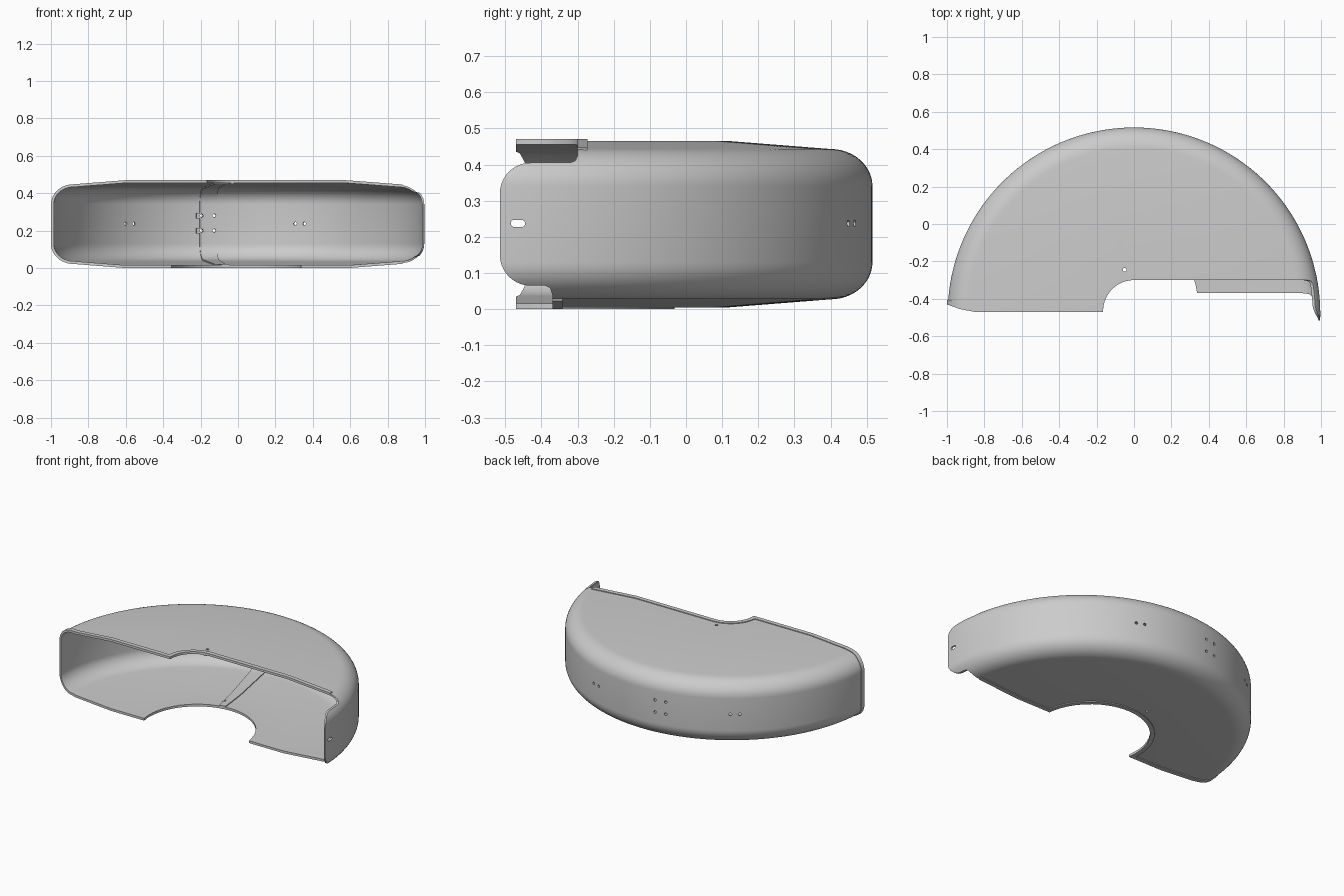
import bpy, bmesh, math
from mathutils import Matrix, Vector

cube = bpy.data.objects.get("Cube")
if cube:
    bpy.data.objects.remove(cube, do_unlink=True)

CY, CZ = -0.48, 0.235          # wheel axis and mid height

grey = bpy.data.materials.new("painted_grey")
grey.use_nodes = True
COLOUR = (0.6, 0.6, 0.6, 1)
grey.diffuse_color = COLOUR
grey.node_tree.nodes["Principled BSDF"].inputs["Base Color"].default_value = COLOUR


def to_object(name, bm):
    bmesh.ops.recalc_face_normals(bm, faces=bm.faces)
    mesh = bpy.data.meshes.new(name)
    bm.to_mesh(mesh)
    bm.free()
    mesh.materials.append(grey)
    obj = bpy.data.objects.new(name, mesh)
    bpy.context.collection.objects.link(obj)
    return obj


def section(d):
    """Half-round fender cross-section (radius, height), pushed outward by d."""
    half = [(0.05, 0.23 + d), (0.6, 0.23 + d)]
    for i in range(13):
        a = math.pi / 2 * (1 - i / 12)
        half.append((0.88 + (0.116 + d) * math.cos(a), 0.105 + (0.103 + d) * math.sin(a)))
    return half + [(r, -z) for r, z in reversed(half)]


def revolve(name, outer, inner, start, end, steps):
    """Sweep the wall between two offset sections around the wheel axis."""
    ring = section(outer) + section(inner)[::-1]
    bm = bmesh.new()
    loops = []
    for i in range(steps + 1):
        a = math.radians(start + (end - start) * i / steps)
        loops.append([bm.verts.new((r * math.cos(a), CY + r * math.sin(a), CZ + z)) for r, z in ring])
    n = len(ring)
    for a, b in zip(loops, loops[1:]):
        for j in range(n):
            bm.faces.new((a[j], a[(j + 1) % n], b[(j + 1) % n], b[j]))
    bm.faces.new(loops[0])
    bm.faces.new(loops[-1])
    return to_object(name, bm)


def prism(name, points, axis, lo, hi):
    """Extrude a polygon: xy points along z, or yz points along x."""
    bm = bmesh.new()
    put = (lambda p, h: (p[0], p[1], h)) if axis == "z" else (lambda p, h: (h, p[0], p[1]))
    face = bm.faces.new([bm.verts.new(put(p, lo)) for p in points])
    top = bmesh.ops.extrude_face_region(bm, geom=[face])["geom"]
    shift = Vector((0, 0, hi - lo)) if axis == "z" else Vector((hi - lo, 0, 0))
    bmesh.ops.translate(bm, vec=shift, verts=[v for v in top if isinstance(v, bmesh.types.BMVert)])
    return to_object(name, bm)


def arc(cx, cy, r, a0, a1, n=24):
    return [(cx + r * math.cos(a0 + (a1 - a0) * i / n), cy + r * math.sin(a0 + (a1 - a0) * i / n))
            for i in range(n + 1)]


def opening(o, right, upper):
    """Open side of the fender seen from above, moved inward by o."""
    pts = [(-1.2, -0.43 + o), (-1, -0.43 + o), (-0.93, -0.455 + o), (-0.85, -0.47 + o)]
    if upper:
        pts += arc(0, -0.465, 0.165 + o, math.pi - max(0, o - 0.005) / 0.18, math.pi / 2)
        pts[4:4] = [(-0.165 - o, -0.47 + o)]
        pts += [(right, -0.3 + o)]
    else:
        r = 0.35 + o
        pts += arc(-0.01, -0.41, r, math.pi - math.asin((o - 0.06) / r), math.asin((o + 0.04) / r))
        pts += [(right, -0.37 + o)]
    return pts + [(right, -1), (-1.2, -1)]


def boolean(obj, tool, operation):
    mod = obj.modifiers.new("cut", "BOOLEAN")
    mod.operation, mod.solver, mod.object = operation, "EXACT", tool
    bpy.context.view_layer.update()
    mesh = bpy.data.meshes.new_from_object(obj.evaluated_get(bpy.context.evaluated_depsgraph_get()))
    obj.modifiers.clear()
    obj.data = mesh


# Cutters for the open side, the rounded tail and the bolt holes
tail = [(-0.3, 1), (-0.3, 0.425), (-0.306, 0.411), (-0.32, 0.405)]
tail += arc(-0.43, 0.32, 0.085, math.pi / 2, math.pi, 10)
tail += arc(-0.43, 0.15, 0.085, math.pi, 1.5 * math.pi, 10)
tail += [(-0.39, 0.065), (-0.376, 0.058), (-0.37, 0.04), (-0.37, -1), (-1, -1), (-1, 1)]
slot = arc(-0.475, 0.237, 0.01, math.pi / 2, 1.5 * math.pi, 8)
slot += arc(-0.455, 0.237, 0.01, -math.pi / 2, math.pi / 2, 8)

holes = bmesh.new()
bolts = [(x, 0.237) for x in (0.31, 0.36, -0.565, -0.61)]
bolts += [(x, z) for x in (-0.2, -0.13) for z in (0.2, 0.28)]
for x, z in bolts:
    a = math.acos(x)
    place = Matrix.Translation((x, CY + math.sin(a), z)) @ Matrix.Rotation(a, 4, "Z") @ Matrix.Rotation(math.pi / 2, 4, "Y")
    bmesh.ops.create_cone(holes, cap_ends=True, segments=12, radius1=0.009, radius2=0.009, depth=0.12, matrix=place)
for x, y, z in ((-0.05, -0.245, 0.465), (-0.1, 0.0, 0.005)):
    bmesh.ops.create_cone(holes, cap_ends=True, segments=12, radius1=0.01, radius2=0.01, depth=0.1,
                          matrix=Matrix.Translation((x, y, z)))

cutters = [
    prism("upper_cutter", opening(0, 0.4, True), "z", 0.23, 1),
    prism("lower_cutter", opening(0, 0.4, False), "z", -1, 0.24),
    prism("tail_cutter", tail, "x", 0.39, 1.3),
    prism("slot_cutter", slot, "x", 0.9, 1.1),
    to_object("hole_cutter", holes),
]

# Main shell
shell = revolve("fender_shell", 0, -0.01, -4, 184, 120)

# Raised rim that follows the open side, upper and lower halves
rims = []
for name, upper, lo, hi in (("upper_rim", True, CZ, 1), ("lower_rim", False, -1, CZ)):
    rim = revolve(name, 0.005, -0.003, -4, 184, 120)
    keep = prism("rim_limit", opening(0.028, 0.88, upper), "z", lo, hi)
    boolean(rim, keep, "INTERSECT")
    bpy.data.objects.remove(keep, do_unlink=True)
    rims.append(rim)

# Lapped joint inside the shell
joint = revolve("joint_strip", -0.008, -0.016, 96.5, 102, 6)

# Two small tabs on the joint edge
tabs = []
for z in (0.2, 0.28):
    bm = bmesh.new()
    bmesh.ops.create_cube(bm, size=1, matrix=Matrix.Translation((-0.2, CY + 0.958, z))
                          @ Matrix.Rotation(math.radians(11.5), 4, "Z") @ Matrix.Diagonal((0.045, 0.012, 0.03, 1)))
    tabs.append(to_object("joint_tab", bm))

for part in [shell, joint] + rims + tabs:
    for cutter in (cutters[-1:] if part in tabs else cutters):
        boolean(part, cutter, "DIFFERENCE")
    bpy.ops.object.select_all(action="DESELECT")
    part.select_set(True)
    bpy.context.view_layer.objects.active = part
    bpy.ops.object.shade_smooth_by_angle(angle=math.radians(30))

for cutter in cutters:
    bpy.data.objects.remove(cutter, do_unlink=True)
